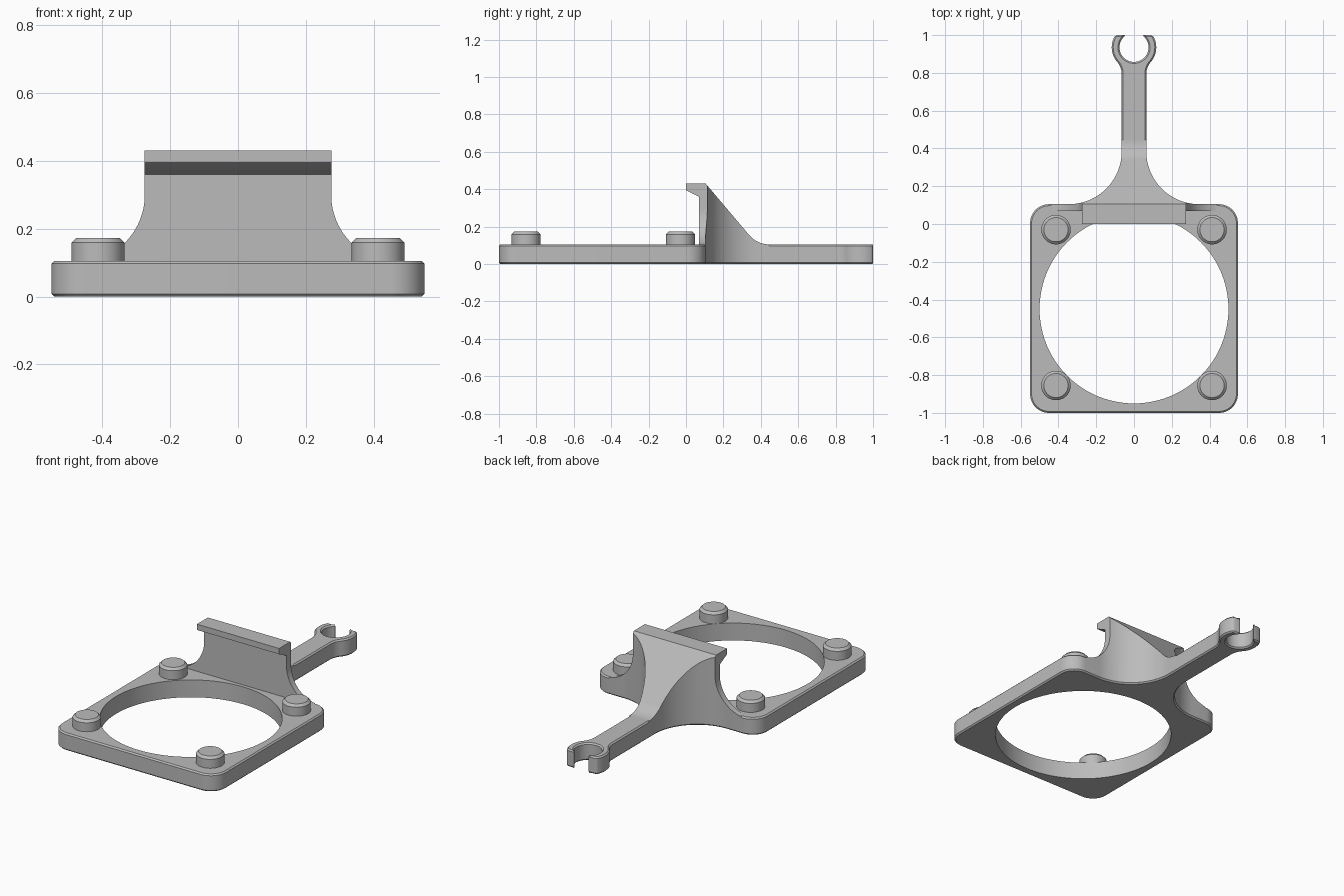
import bpy, bmesh
from math import radians, degrees, sin, cos, asin, sqrt, atan2

if "Cube" in bpy.data.objects:
    bpy.data.objects.remove(bpy.data.objects["Cube"], do_unlink=True)

grey = bpy.data.materials.new("plain_grey")
grey.use_nodes = True
COLOUR = (0.5, 0.5, 0.5, 1)
grey.diffuse_color = COLOUR
grey.node_tree.nodes["Principled BSDF"].inputs["Base Color"].default_value = COLOUR


def arc(cx, cy, r, a0, a1, n=24):
    """Points along an arc, angles in degrees."""
    angles = [radians(a0 + (a1 - a0) * i / n) for i in range(n + 1)]
    return [(cx + r * cos(a), cy + r * sin(a)) for a in angles]


def mirrored(half):
    """Close a right-hand outline with its mirror image."""
    return half + [(-u, v) for u, v in reversed(half) if abs(u) > 1e-5]


def prism(name, outline, lo, hi, axis="z"):
    """Extrude an outline along the given axis from lo to hi."""
    place = {"z": lambda u, v, w: (u, v, w),
             "y": lambda u, v, w: (u, w, v),
             "x": lambda u, v, w: (w, u, v)}[axis]
    bm = bmesh.new()
    ends = [[bm.verts.new(place(u, v, w)) for u, v in outline] for w in (lo, hi)]
    for ring in ends:
        bm.faces.new(ring)
    n = len(outline)
    for i in range(n):
        j = (i + 1) % n
        bm.faces.new((ends[0][i], ends[0][j], ends[1][j], ends[1][i]))
    bmesh.ops.recalc_face_normals(bm, faces=bm.faces)
    mesh = bpy.data.meshes.new(name)
    bm.to_mesh(mesh)
    bm.free()
    mesh.materials.append(grey)
    obj = bpy.data.objects.new(name, mesh)
    bpy.context.collection.objects.link(obj)
    return obj


def select(obj):
    bpy.ops.object.select_all(action="DESELECT")
    obj.select_set(True)
    bpy.context.view_layer.objects.active = obj


def chamfer(obj, width):
    mod = obj.modifiers.new("chamfer", "BEVEL")
    mod.width, mod.segments = width, 1
    mod.limit_method, mod.angle_limit = "ANGLE", radians(50)
    mod.use_clamp_overlap = False
    select(obj)
    bpy.ops.object.modifier_apply(modifier=mod.name)


def combine(obj, tool, operation):
    mod = obj.modifiers.new("cut", "BOOLEAN")
    mod.operation, mod.solver, mod.object = operation, "EXACT", tool
    tool.hide_render = True
    select(obj)
    bpy.ops.object.modifier_apply(modifier=mod.name)
    bpy.data.objects.remove(tool, do_unlink=True)


def finish(obj):
    select(obj)
    bpy.ops.object.shade_smooth_by_angle(angle=radians(30))


TOP, BACK, PEAK = 0.105, 0.105, 0.43    # plate top, plate back edge, hook top
ARM, FLARE = 0.065, 0.28                # arm half width, root fillet radius
RING_Y, RING_R, BORE, NECK = 0.935, 0.118, 0.077, 0.1

# Plate, arm and open clip ring share one outline
root = arc(ARM + FLARE, BACK + FLARE, FLARE, 270, 180, 32)
neck_x = ARM + NECK
neck_dy = sqrt((RING_R + NECK) ** 2 - neck_x ** 2)
neck_angle = degrees(atan2(neck_dy, neck_x))
opening = 1 - RING_Y
half = (arc(0.45, -0.9, 0.1, -90, 0, 12)
        + arc(0.45, BACK - 0.1, 0.1, 0, 90, 12)
        + root
        + arc(neck_x, RING_Y - neck_dy, NECK, 180, 180 - neck_angle, 10)
        + arc(0, RING_Y, RING_R, -neck_angle, degrees(asin(opening / RING_R)), 16)[1:]
        + arc(0, RING_Y, BORE, degrees(asin(opening / BORE)), -90))
plate = prism("plate_with_arm", mirrored(half), 0, TOP)
chamfer(plate, 0.008)
hole = prism("hole_cutter", arc(0, -0.45, 0.5, 0, 360, 96)[:-1], -0.1, 0.3)
combine(plate, hole, "DIFFERENCE")
finish(plate)

# Upright wall with curved feet
wall_outline = mirrored([(0.44, 0.09)] + arc(0.475, 0.3, 0.2, 260, 180) + [(0.275, PEAK)])
wall = prism("upright_wall", wall_outline, 0.07, BACK, "y")
finish(wall)

# Hooked lip along the wall top
lip = [(0, PEAK), (0, 0.395), (0.07, 0.36), (BACK, 0.36), (BACK, PEAK)]
finish(prism("hook_lip", lip, -0.275, 0.275, "x"))

# Sloping brace that blends the wall into the arm
foot = mirrored([(ARM + FLARE, 0.1)] + root + [(ARM, 0.5)])
brace = prism("sloping_brace", foot, 0.09, 0.5)
slope = ([(0.1, 0.08), (0.1, PEAK), (BACK, PEAK)]
         + arc(0.445, TOP + 0.14, 0.14, 220.3, 270, 14) + [(0.445, 0.08)])
combine(brace, prism("slope_cutter", slope, -0.6, 0.6, "x"), "INTERSECT")
sides = mirrored([(0.44, 0.07)] + arc(0.475, 0.3, 0.2, 260, 180) + [(0.275, 0.5)])
combine(brace, prism("side_cutter", sides, 0, 0.6, "y"), "INTERSECT")
finish(brace)

# Four corner pegs
for end, y in (("front", -0.855), ("back", -0.03)):
    for side, x in (("left", 0.413), ("right", -0.413)):
        peg = prism(f"{end}_{side}_peg", arc(x, y, 0.078, 0, 360, 48)[:-1], 0.09, 0.173)
        chamfer(peg, 0.014)
        finish(peg)
